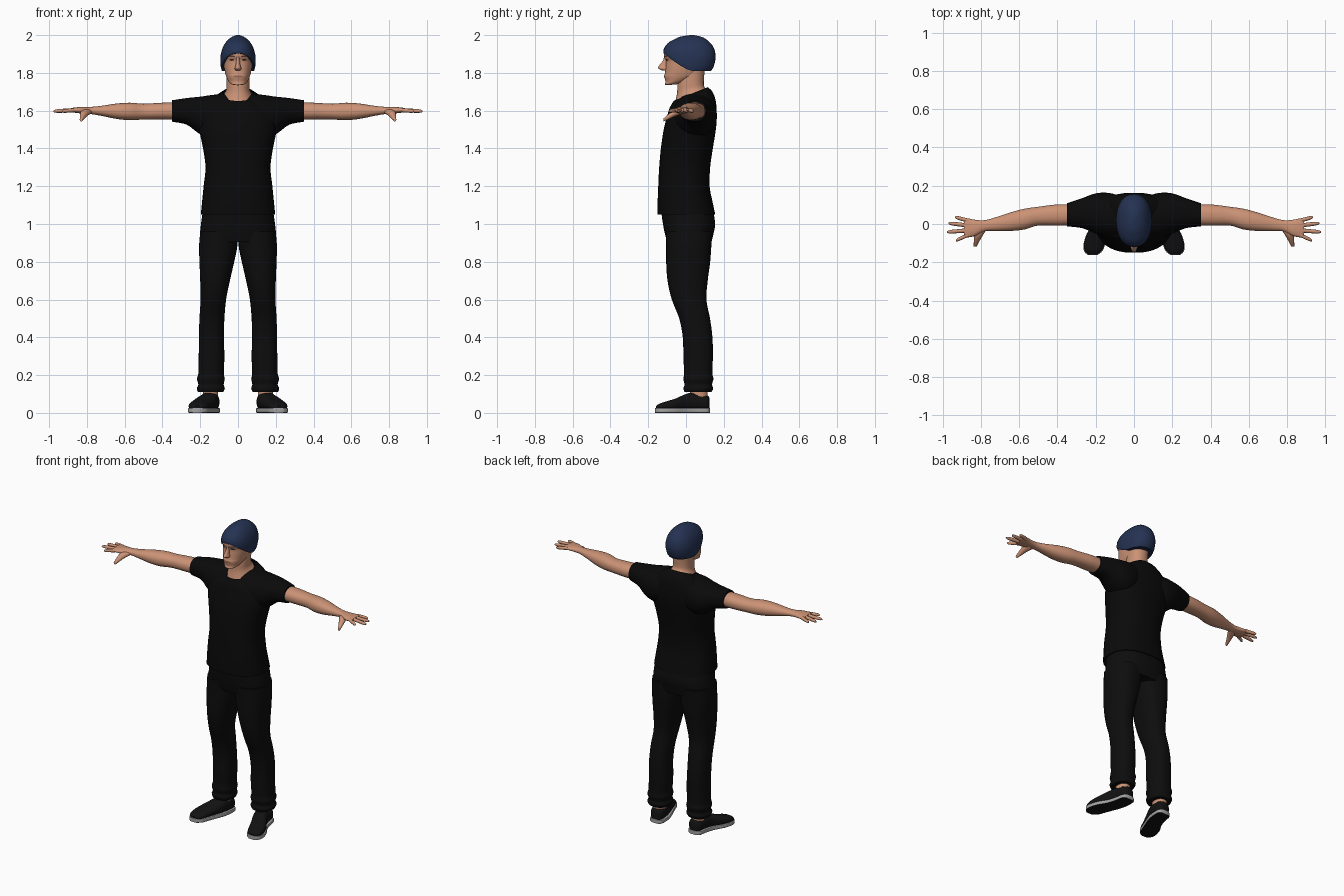
import bpy, bmesh, math
from mathutils import Vector
from mathutils.bvhtree import BVHTree

if "Cube" in bpy.data.objects:
    bpy.data.objects.remove(bpy.data.objects["Cube"])


def material(name, r, g, b):
    m = bpy.data.materials.new(name)
    m.use_nodes = True
    m.diffuse_color = (r, g, b, 1)
    node = m.node_tree.nodes["Principled BSDF"]
    node.inputs["Base Color"].default_value = (r, g, b, 1)
    node.inputs["Roughness"].default_value = 0.8
    return m


skin = material("skin", .6, .29, .18)
navy = material("navy knit", .018, .032, .085)
shirt_black = material("shirt black", .003, .003, .003)
trouser_black = material("trouser black", .004, .004, .004)
shoe_black = material("shoe black", .006, .006, .006)
sole_grey = material("sole grey", .36, .36, .36)
hair_brown = material("brow brown", .1, .045, .028)
eye_dark = material("eye dark", .05, .025, .02)
lip = material("lip", .36, .15, .1)


def finish(name, bm, mat, mirror):
    mesh = bpy.data.meshes.new(name)
    bm.to_mesh(mesh)
    bm.free()
    mesh.materials.append(mat)
    ob = bpy.data.objects.new(name, mesh)
    bpy.context.collection.objects.link(ob)
    if mirror:
        ob.modifiers.new("Mirror", 'MIRROR').use_mirror_merge = False
    return ob


def smooth_sections(secs, steps):
    """Catmull-Rom interpolation between neighbouring sections."""
    vs = [Vector(s) for s in secs]
    out = []
    for i in range(len(vs) - 1):
        p, q = vs[i], vs[i + 1]
        mp = (q - vs[i - 1]) / 2 if i else q - p
        mq = (vs[i + 2] - p) / 2 if i + 2 < len(vs) else q - p
        for k in range(steps):
            t = k / steps
            h = t * t * (3 - 2 * t)
            out.append(p * (1 - h) + q * h + mp * (t * (1 - t) ** 2) - mq * (t * t * (1 - t)))
    return out + [vs[-1]]


def loft(name, mat, axis, secs, power=2.2, mirror=False, sides=32, steps=4, top=True):
    """Skin rounded sections (position, a low, a high, b low, b high, tilt) along an axis."""
    bm = bmesh.new()
    rings = []
    for p, a0, a1, b0, b1, tilt in smooth_sections([(*s, 0)[:6] for s in secs], steps):
        ring = []
        for i in range(sides):
            ang = math.tau * i / sides
            c, s = math.cos(ang), math.sin(ang)
            da = math.copysign(abs(c) ** (2 / power), c) * (a1 - a0) / 2
            db = math.copysign(abs(s) ** (2 / power), s) * (b1 - b0) / 2
            a, b, h = (a0 + a1) / 2 + da, (b0 + b1) / 2 + db, p + tilt * db
            co = {'x': (h, a, b), 'y': (a, h, b), 'z': (a, b, h)}[axis]
            ring.append(bm.verts.new(co))
        rings.append(ring)
    for lo, hi in zip(rings, rings[1:]):
        for i in range(sides):
            j = (i + 1) % sides
            bm.faces.new((lo[i], lo[j], hi[j], hi[i]))
    bm.faces.new(rings[0])
    if top:
        bm.faces.new(rings[-1])
    bmesh.ops.recalc_face_normals(bm, faces=bm.faces)
    return finish(name, bm, mat, mirror)


def upright(rows):
    """Rows of (z, half width, front y, back y, tilt) become centred sections."""
    return [(r[0], -r[1], *r[1:]) for r in rows]


# Shirt: body with an open tilted collar, and sleeves
loft("shirt_body", shirt_black, 'z', upright([
    (1.05, .197, -.15, .155), (1.12, .19, -.15, .14), (1.2, .182, -.147, .125),
    (1.3, .172, -.142, .128), (1.4, .185, -.133, .142), (1.5, .205, -.118, .158),
    (1.57, .205, -.1, .163), (1.63, .175, -.088, .158, .15), (1.665, .125, -.078, .14, .32),
    (1.688, .083, -.066, .115, .4)]), 2.4, top=False)
loft("sleeves", shirt_black, 'x', [
    (.05, -.06, .14, 1.5, 1.69), (.13, -.07, .162, 1.46, 1.684), (.2, -.05, .16, 1.475, 1.674),
    (.27, -.022, .135, 1.525, 1.667), (.35, -.012, .108, 1.542, 1.655)], mirror=True)

# Trousers: hips and legs with crumpled cuffs
loft("trouser_hips", trouser_black, 'z', upright([
    (.905, .19, -.1, .135), (.95, .2, -.112, .146), (1.0, .196, -.122, .154),
    (1.07, .186, -.132, .145)]), 2.4)
loft("trouser_legs", trouser_black, 'z', [
    (.11, .078, .212, -.008, .135), (.13, .07, .218, -.014, .144), (.15, .076, .21, -.008, .138),
    (.18, .07, .217, -.014, .145), (.21, .075, .21, -.01, .14), (.3, .072, .208, -.014, .142),
    (.4, .075, .207, -.017, .14), (.5, .072, .204, -.036, .127), (.6, .063, .198, -.075, .108),
    (.7, .043, .2, -.098, .115), (.8, .02, .204, -.105, .128), (.88, .004, .206, -.105, .134),
    (.96, .003, .2, -.108, .14)], 2.3, mirror=True)

# Shoes: uppers and soles share one outline of (y, inner x, outer x, top z)
outline = [(.125, .118, .166, .08), (.108, .1, .184, .095), (.05, .1, .196, .108),
           (0, .112, .214, .1), (-.05, .132, .244, .078), (-.1, .152, .26, .062),
           (-.138, .168, .258, .05), (-.16, .195, .238, .036)]
loft("shoe_uppers", shoe_black, 'y', [(y, a, b, .012, t) for y, a, b, t in outline], 2.5, True)
soles = loft("shoe_soles", sole_grey, 'y',
             [(y * 1.02, a - .003, b + .003, 0, .026) for y, a, b, t in outline], 9, True)
soles.data.materials.append(shoe_black)
for f in soles.data.polygons:
    if f.normal.z < -.6:
        f.material_index = 1
loft("ankles", skin, 'z', [(.06, .105, .185, .02, .115), (.17, .105, .185, .02, .115)], mirror=True)

# Arms running into flat palms
loft("arms", skin, 'x', [
    (.3, -.005, .1, 1.552, 1.645), (.4, -.008, .102, 1.553, 1.642), (.5, -.008, .09, 1.553, 1.637),
    (.57, -.028, .08, 1.55, 1.642), (.64, -.036, .062, 1.556, 1.638),
    (.72, -.036, .036, 1.572, 1.626), (.78, -.038, .02, 1.582, 1.62),
    (.83, -.062, .022, 1.585, 1.62), (.87, -.07, .03, 1.59, 1.616),
    (.888, -.066, .028, 1.594, 1.612)], mirror=True)


# Fingers fan out from the palm; the thumb drops forward
def finger(name, base_y, tip_x, tip_y):
    secs = []
    for t, r in ((0, .011), (.5, .0105), (.85, .009), (1, .004)):
        x, y = .865 + (tip_x - .865) * t, base_y + (tip_y - base_y) * t
        z = 1.603 - .006 * t
        secs.append((x, y - r, y + r, z - r, z + r))
    loft(name, skin, 'x', secs, 2, True, 12, 3)


finger("index_fingers", -.056, .93, -.086)
finger("middle_fingers", -.033, .978, -.042)
finger("ring_fingers", -.008, .968, .004)
finger("little_fingers", .017, .935, .036)
loft("thumbs", skin, 'y', [
    (-.02, .765, .825, 1.583, 1.612), (-.06, .79, .835, 1.568, 1.604),
    (-.095, .81, .837, 1.552, 1.58), (-.118, .822, .838, 1.543, 1.56)], 2, True, 14)

# Neck and head
loft("neck", skin, 'z', upright([
    (1.64, .088, -.072, .12, .4), (1.676, .078, -.058, .11, .38), (1.71, .062, -.047, .098, .2),
    (1.75, .06, -.045, .094), (1.83, .062, -.03, .1)]))
head = loft("head", skin, 'z', upright([
    (1.738, .026, -.1, -.03, .1), (1.75, .045, -.112, .02, .2), (1.766, .056, -.109, .045, .15),
    (1.782, .063, -.115, .065), (1.8, .068, -.111, .08), (1.83, .074, -.108, .1),
    (1.865, .078, -.106, .12), (1.888, .08, -.116, .125), (1.92, .078, -.11, .125),
    (1.95, .06, -.07, .09)]), 2.3, sides=48)
loft("nose", skin, 'z', upright([
    (1.89, .009, -.116, -.09), (1.865, .009, -.122, -.09), (1.838, .013, -.143, -.09),
    (1.823, .018, -.146, -.09), (1.812, .012, -.125, -.09)]), 2, sides=16)

# Knitted cap: the rim rises over the forehead
cap = loft("knitted_cap", navy, 'z', upright([
    (1.81, .087, -.119, .132), (1.835, .092, -.12, .147), (1.885, .093, -.112, .157),
    (1.935, .08, -.093, .146), (1.97, .058, -.062, .117), (1.99, .033, -.03, .085),
    (2, .008, .02, .04)]))
for v in cap.data.vertices:
    front = max(0, .03 - v.co.y) / .15
    v.co.z += .095 * front ** 1.3 * (2 - v.co.z) / .19

# Face details: thin patches laid onto the head surface
tree = BVHTree.FromPolygons([v.co for v in head.data.vertices],
                            [tuple(p.vertices) for p in head.data.polygons])


def patch(name, mat, x, z, w, h, mirror=True, slope=0, lift=.002):
    bm = bmesh.new()
    bmesh.ops.create_circle(bm, cap_ends=True, cap_tris=True, segments=16, radius=1)
    for v in bm.verts:
        px = x + v.co.x * w
        pz = z + v.co.y * h + slope * v.co.x
        hit = tree.ray_cast(Vector((px, -1, pz)), Vector((0, 1, 0)))[0]
        v.co = Vector((px, hit.y - lift, pz))
    for f in bm.faces:
        f.normal_update()
        if f.normal.y > 0:
            f.normal_flip()
    finish(name, bm, mat, mirror)


patch("eyes", eye_dark, .033, 1.869, .013, .005)
patch("eyebrows", hair_brown, .035, 1.888, .02, .005, slope=.001)
patch("mouth", lip, 0, 1.781, .026, .006, mirror=False)

# Smooth shading with crisp hems and rims
for ob in bpy.context.scene.objects:
    ob.select_set(ob.type == 'MESH')
bpy.context.view_layer.objects.active = head
bpy.ops.object.shade_smooth_by_angle(angle=math.radians(50))
